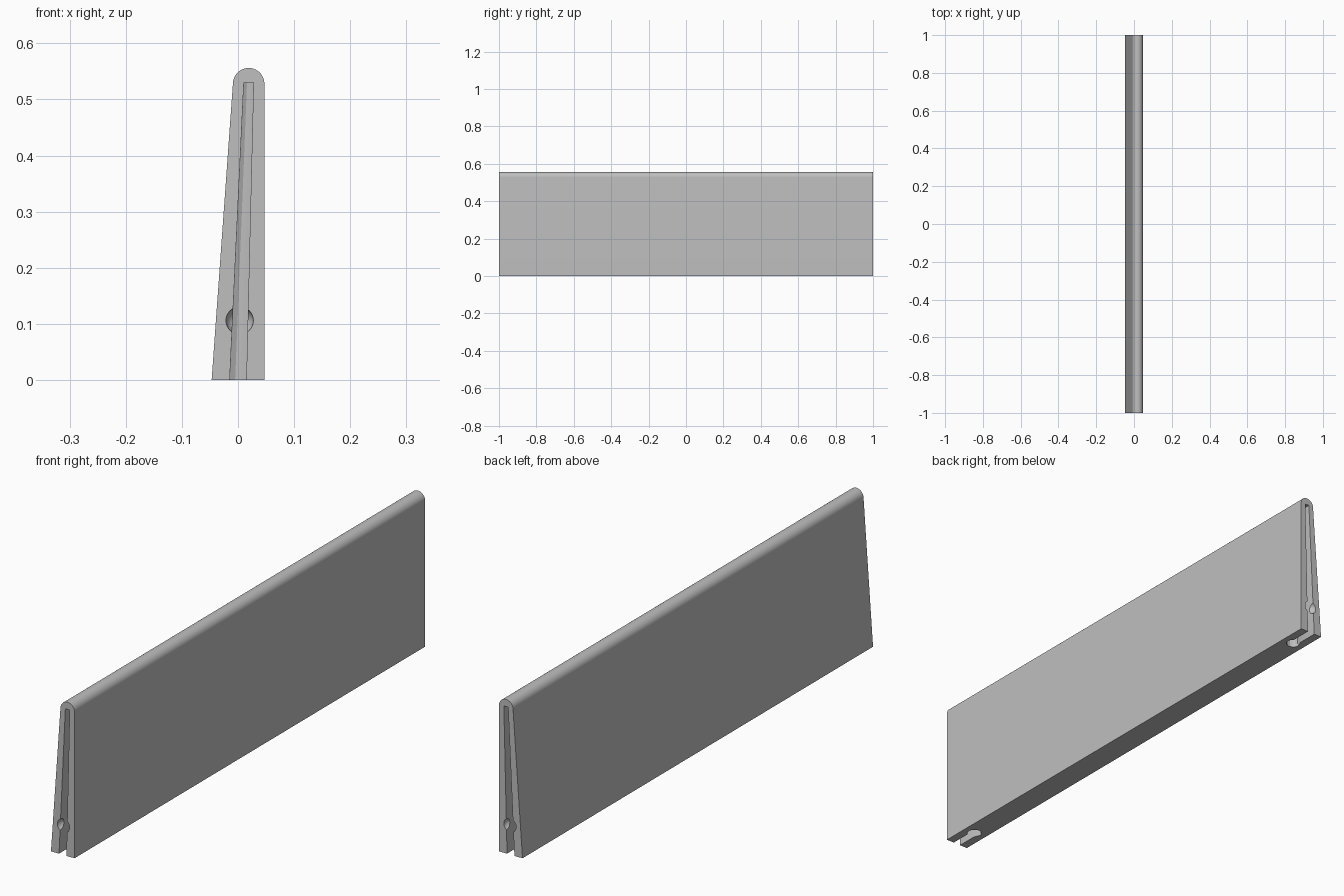
import bpy
import bmesh
import math

cube = bpy.data.objects.get("Cube")
if cube:
    bpy.data.objects.remove(cube, do_unlink=True)

grey = bpy.data.materials.new("plain grey")
grey.use_nodes = True
colour = (0.52, 0.52, 0.52, 1)
grey.diffuse_color = colour
grey.node_tree.nodes["Principled BSDF"].inputs["Base Color"].default_value = colour


def loft(name, start, end):
    """Closed solid between two matching outlines."""
    bm = bmesh.new()
    a = [bm.verts.new(p) for p in start]
    b = [bm.verts.new(p) for p in end]
    bm.faces.new(a)
    bm.faces.new(b)
    for i in range(len(a)):
        j = (i + 1) % len(a)
        bm.faces.new((a[i], a[j], b[j], b[i]))
    bmesh.ops.recalc_face_normals(bm, faces=bm.faces[:])
    return add(name, bm)


def add(name, bm):
    mesh = bpy.data.meshes.new(name)
    bm.to_mesh(mesh)
    bm.free()
    mesh.materials.append(grey)
    obj = bpy.data.objects.new(name, mesh)
    bpy.context.collection.objects.link(obj)
    return obj


def cut(target, cutter):
    bpy.context.view_layer.objects.active = target
    mod = target.modifiers.new("cut", 'BOOLEAN')
    mod.operation = 'DIFFERENCE'
    mod.solver = 'EXACT'
    mod.object = cutter
    bpy.ops.object.modifier_apply(modifier=mod.name)
    bpy.data.objects.remove(cutter, do_unlink=True)


# Tapered body with a rounded top edge
top_x, top_z, radius = 0.019, 0.528, 0.028
profile = [(-0.047, 0), (0.047, 0)]
for i in range(25):
    t = math.radians(176 * i / 24)
    profile.append((top_x + radius * math.cos(t), top_z + radius * math.sin(t)))
body = loft("body", [(x, -1, z) for x, z in profile], [(x, 1, z) for x, z in profile])


def keyhole(end, z):
    """Plan of the slot: narrow mouth, then a round pocket."""
    f = z / 0.53
    scale = 1 - 0.42 * f
    half, pocket, depth = 0.0148, 0.026, 0.1
    plan = [(half, -0.1), (half, depth - 0.0214)]
    for k in range(14):
        t = math.radians(-33.75 + 22.5 * k)
        if math.cos(t) * pocket > half or math.sin(t) > 0:
            plan.append((pocket * math.cos(t), depth + pocket * math.sin(t)))
    plan += [(-half, depth - 0.0214), (-half, -0.1)]
    return [(top_x * f + x * scale, end * (1 - d), z) for x, d in plan]


# Slot and ball seat at each end
for end in (-1, 1):
    low, high = keyhole(end, -0.02), keyhole(end, 0.53)
    cut(body, loft("slot_cutter", low, high))
    bm = bmesh.new()
    bmesh.ops.create_uvsphere(bm, u_segments=32, v_segments=16, radius=0.0245)
    seat = add("seat_cutter", bm)
    seat.location = (0.003, end, 0.106)
    bpy.context.view_layer.update()
    cut(body, seat)

# Smooth the rounded edge, keep the corners crisp
bpy.ops.object.select_all(action='DESELECT')
body.select_set(True)
bpy.context.view_layer.objects.active = body
bpy.ops.object.shade_smooth_by_angle(angle=math.radians(20))
